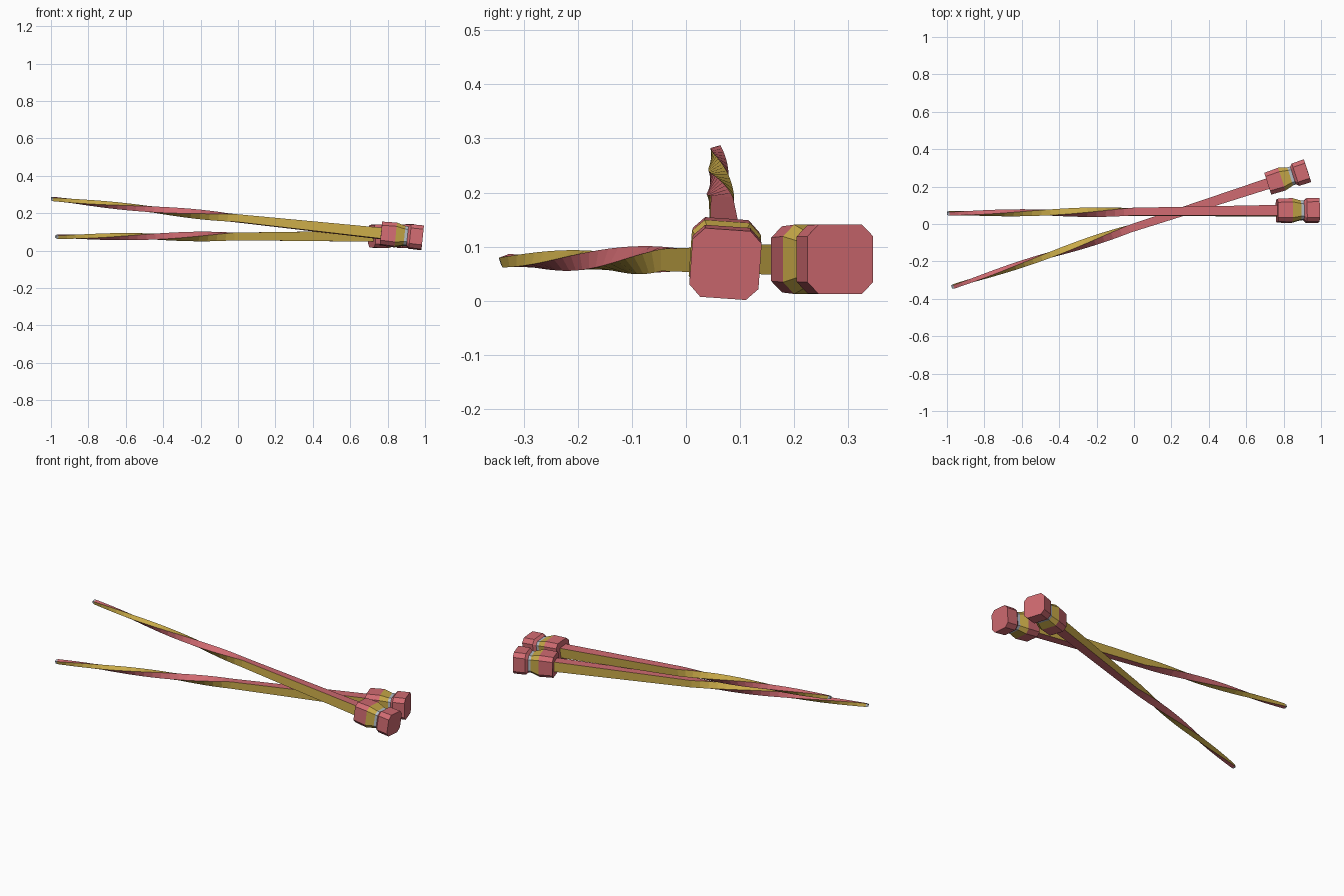
import bpy, bmesh, math
from mathutils import Vector, Matrix

if "Cube" in bpy.data.objects:
    bpy.data.objects.remove(bpy.data.objects["Cube"])


def material(name, rgb):
    m = bpy.data.materials.new(name)
    m.diffuse_color = (*rgb, 1)
    m.use_nodes = True
    m.node_tree.nodes["Principled BSDF"].inputs["Base Color"].default_value = m.diffuse_color
    return m


PINK, YELLOW, GREY = range(3)
MATS = [material("pink", (0.63, 0.145, 0.165)),
        material("yellow", (0.58, 0.40, 0.065)),
        material("pale_grey", (0.45, 0.50, 0.56))]


def square(r):
    return [(r, r), (-r, r), (-r, -r), (r, -r)]


def octagon(r, k=0.66):
    c = r * k
    return [(r, c), (c, r), (-c, r), (-r, c), (-r, -c), (-c, -r), (c, -r), (r, -c)]


def loft(name, sections, colour, matrix):
    """Skin sections (s, points, twist) along local x; colour(band, side) picks the material."""
    bm = bmesh.new()
    rings = []
    for s, pts, twist in sections:
        rot = Matrix.Rotation(twist, 3, 'X')
        rings.append([bm.verts.new(rot @ Vector((0, y, z)) + Vector((s, 0, 0))) for y, z in pts])
    n = len(rings[0])
    for i in range(len(rings) - 1):
        for j in range(n):
            k = (j + 1) % n
            f = bm.faces.new((rings[i][j], rings[i][k], rings[i + 1][k], rings[i + 1][j]))
            f.material_index = colour(i, j)
    bm.faces.new(rings[0]).material_index = colour(0, 0)
    bm.faces.new(rings[-1]).material_index = colour(len(rings) - 2, 0)
    bmesh.ops.recalc_face_normals(bm, faces=bm.faces)
    me = bpy.data.meshes.new(name)
    bm.to_mesh(me)
    bm.free()
    for m in MATS:
        me.materials.append(m)
    ob = bpy.data.objects.new(name, me)
    ob.matrix_world = matrix
    bpy.context.collection.objects.link(ob)


def chopstick(name, tip, end, roll):
    tip, end = Vector(tip), Vector(end)
    x = (end - tip).normalized()
    y = Vector((0, 0, 1)).cross(x).normalized()
    z = x.cross(y)
    basis = Matrix((x, y, z)).transposed().to_4x4()
    mat = Matrix.Translation(tip) @ basis @ Matrix.Rotation(roll, 4, 'X')
    length = (end - tip).length

    # tapered square shaft, twisted over its front half
    turn, steps, start = math.radians(200), 20, 1.0

    def half(s):
        return 0.0095 + 0.011 * s

    secs = [(0, square(0.007), turn)]
    for i in range(steps + 1):
        t = i / steps
        s = 0.012 + (start - 0.012) * t
        secs.append((s, square(half(s)), turn * (1 - t)))
    secs.append((1.80, square(half(1.80)), 0))
    loft(name + "_shaft", secs,
         lambda i, j: GREY if i == 0 else (PINK, YELLOW)[j % 2], mat)

    # chamfered grip: flange, yellow taper, grey neck, end block
    profile = [(-0.224, 0.061), (-0.145, 0.064), (-0.098, 0.051),
               (-0.082, 0.050), (-0.068, 0.063), (0, 0.064)]
    bands = [PINK, YELLOW, GREY, PINK, PINK]
    loft(name + "_grip", [(length + s, octagon(r), 0) for s, r in profile],
         lambda i, j: bands[i], mat)


chopstick("raised_chopstick", (-1.0, 0.057, 0.277), (0.987, 0.073, 0.068), -0.07)
chopstick("flat_chopstick", (-0.975, -0.337, 0.074), (0.928, 0.285, 0.077), 0)
